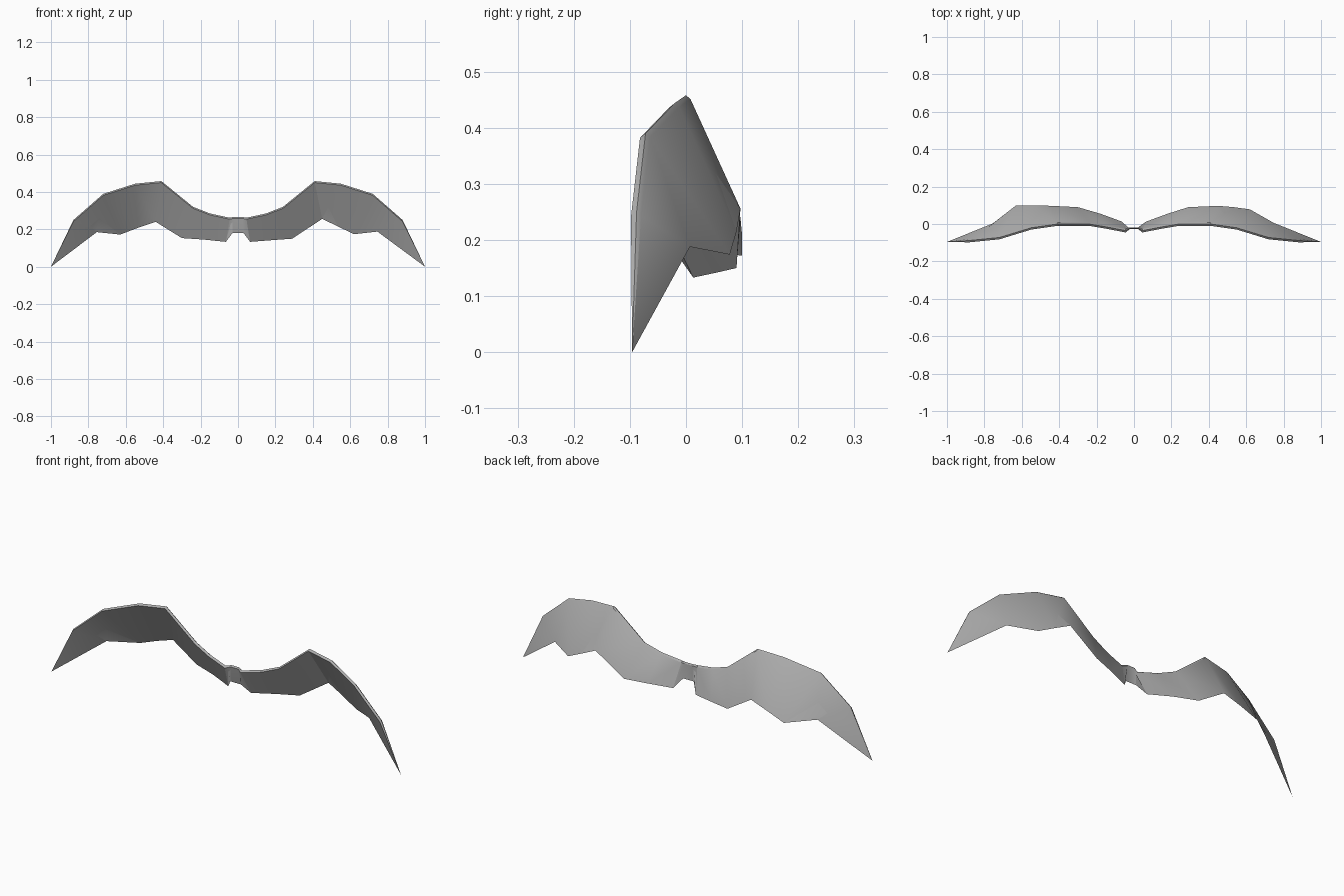
import bpy, bmesh
from mathutils import Vector

cube = bpy.data.objects.get("Cube")
if cube:
    bpy.data.objects.remove(cube, do_unlink=True)

GREY = (0.42, 0.42, 0.42, 1)
mat = bpy.data.materials.new("plain grey")
mat.use_nodes = True
mat.diffuse_color = GREY
mat.node_tree.nodes["Principled BSDF"].inputs["Base Color"].default_value = GREY

# Leading edge stations from root to the point before the tip (x, y, z)
LEADING = [(.045, -.045, .262), (.15, -.025, .285), (.24, -.01, .32), (.41, -.01, .458),
           (.55, -.03, .444), (.72, -.082, .39), (.88, -.098, .25)]
# Trailing edge stations; the two sides differ slightly
TRAIL_LEFT = [(.065, .013, .133), (.18, .055, .142), (.29, .09, .15), (.45, .097, .256),
              (.535, .09, .215), (.62, .078, .174), (.745, .007, .188)]
TRAIL_RIGHT = [(.065, .013, .133), (.18, .055, .145), (.30, .09, .153), (.44, .097, .24),
               (.535, .1, .208), (.63, .1, .172), (.755, .003, .185)]
TIP = (1, -.096, 0)


def section(lead, trail, side, depth=.018):
    """Thick leading edge tapering to a sharp trailing edge."""
    x, y, z = lead
    pts = [(x, y, z - .008), (x, y + depth * .55, z), (x, y + depth, z - .007), trail]
    return [Vector((side * a, b, c)) for a, b, c in pts]


def loft(name, sections, tip=None):
    bm = bmesh.new()
    rings = [[bm.verts.new(p) for p in s] for s in sections]
    for a, b in zip(rings, rings[1:]):
        for i in range(len(a)):
            j = (i + 1) % len(a)
            bm.faces.new((a[i], a[j], b[j], b[i]))
    bm.faces.new(rings[0])
    last = rings[-1]
    if tip:
        t = bm.verts.new(tip)
        for i in range(len(last)):
            bm.faces.new((last[i], last[(i + 1) % len(last)], t))
    else:
        bm.faces.new(last)
    bmesh.ops.recalc_face_normals(bm, faces=bm.faces)
    mesh = bpy.data.meshes.new(name)
    bm.to_mesh(mesh)
    bm.free()
    mesh.materials.append(mat)
    ob = bpy.data.objects.new(name, mesh)
    bpy.context.collection.objects.link(ob)
    bpy.ops.object.select_all(action='DESELECT')
    ob.select_set(True)
    bpy.context.view_layer.objects.active = ob
    bpy.ops.object.shade_smooth_by_angle(angle=.5)
    return ob


# Curved wings
for name, trail, side in (("left_wing", TRAIL_LEFT, 1), ("right_wing", TRAIL_RIGHT, -1)):
    loft(name, [section(a, b, side) for a, b in zip(LEADING, trail)],
         (side * TIP[0], TIP[1], TIP[2]))

# Narrow centre bridge joining the two wing roots
waist_lead, waist_trail = (.022, -.027, .267), (.03, -.02, .18)
outer = [section(LEADING[0], TRAIL_LEFT[0], s) for s in (-1, 1)]
inner = [section(waist_lead, waist_trail, s, .009) for s in (-1, 1)]
loft("centre_bridge", [outer[0], inner[0], inner[1], outer[1]])
